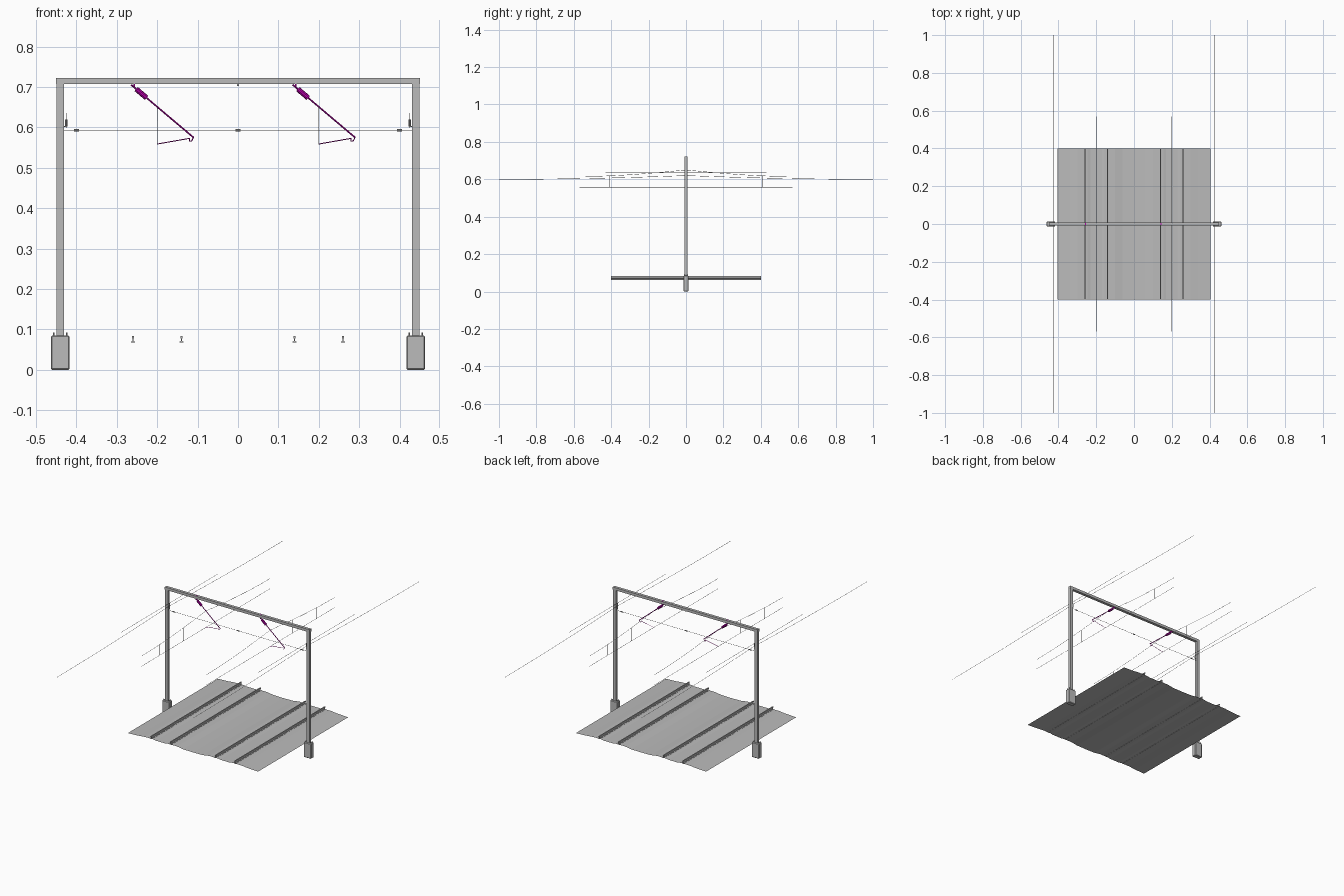
import bpy, bmesh, math
from mathutils import Vector

if "Cube" in bpy.data.objects:
    bpy.data.objects.remove(bpy.data.objects["Cube"])


def material(name, rgb):
    m = bpy.data.materials.new(name)
    m.diffuse_color = (*rgb, 1)
    m.use_nodes = True
    m.node_tree.nodes["Principled BSDF"].inputs["Base Color"].default_value = m.diffuse_color
    return m


GREY = material("light_grey", (0.5, 0.5, 0.5))
MAGENTA = material("magenta", (0.5, 0.0, 0.42))


def finish(name, bm, mat):
    me = bpy.data.meshes.new(name)
    bm.to_mesh(me)
    bm.free()
    me.materials.append(mat)
    ob = bpy.data.objects.new(name, me)
    bpy.context.collection.objects.link(ob)
    return ob


def box(name, lo, hi, mat=GREY, bevel=0):
    bm = bmesh.new()
    bmesh.ops.create_cube(bm, size=1)
    for v in bm.verts:
        v.co = [lo[i] + (v.co[i] + 0.5) * (hi[i] - lo[i]) for i in range(3)]
    ob = finish(name, bm, mat)
    if bevel:
        mod = ob.modifiers.new("bevel", 'BEVEL')
        mod.width = bevel
        mod.segments = 1
    return ob


def rod(name, a, b, r, mat=GREY, sides=8):
    a, b = Vector(a), Vector(b)
    bm = bmesh.new()
    bmesh.ops.create_cone(bm, cap_ends=True, segments=sides, radius1=r, radius2=r,
                          depth=(b - a).length)
    rot = (b - a).to_track_quat('Z', 'Y')
    for v in bm.verts:
        v.co = rot @ v.co + (a + b) / 2
    return finish(name, bm, mat)


def wire(name, pts, r=0.0009, mat=GREY):
    cu = bpy.data.curves.new(name, 'CURVE')
    cu.dimensions = '3D'
    cu.bevel_depth = r
    cu.bevel_resolution = 0
    cu.use_fill_caps = True
    sp = cu.splines.new('POLY')
    sp.points.add(len(pts) - 1)
    for p, c in zip(sp.points, pts):
        p.co = (*c, 1)
    cu.materials.append(mat)
    ob = bpy.data.objects.new(name, cu)
    bpy.context.collection.objects.link(ob)
    return ob


def extrude_y(name, prof, half, closed):
    bm = bmesh.new()
    f = [bm.verts.new((x, -half, z)) for x, z in prof]
    b = [bm.verts.new((x, half, z)) for x, z in prof]
    n = len(prof)
    for i in range(n if closed else n - 1):
        j = (i + 1) % n
        bm.faces.new((f[i], f[j], b[j], b[i]))
    if closed:
        bm.faces.new(f)
        bm.faces.new(b[::-1])
        bmesh.ops.recalc_face_normals(bm, faces=bm.faces)
    return finish(name, bm, GREY)


# Ballast sheet with two raised track beds
half = [(0.0, 0.062), (0.06, 0.063), (0.10, 0.069), (0.155, 0.069), (0.17, 0.066),
        (0.23, 0.066), (0.245, 0.069), (0.30, 0.069), (0.34, 0.065), (0.405, 0.062)]
extrude_y("trackbed", [(-x, z) for x, z in half[:0:-1]] + half, 0.4, False)

# Rails with foot, web and head
side = [(0.005, 0.068), (0.005, 0.070), (0.0012, 0.071), (0.0012, 0.077),
        (0.0028, 0.078), (0.0028, 0.084)]
for i, x in enumerate((-0.26, -0.14, 0.14, 0.26)):
    prof = [(x + dx, z) for dx, z in side] + [(x - dx, z) for dx, z in side[::-1]]
    extrude_y(f"rail_{i}", prof, 0.4, True)

# Portal: foundations, columns and beam
box("portal_beam", (-0.45, -0.008, 0.707), (0.45, 0.008, 0.722))
box("beam_joint", (-0.003, -0.004, 0.703), (0.003, 0.004, 0.708))
for s in (-1, 1):
    c = 0.44 * s
    tag = "left" if s < 0 else "right"
    box(f"foundation_{tag}", (c - 0.023, -0.0135, 0), (c + 0.023, 0.0135, 0.085), GREY, 0.003)
    box(f"column_{tag}", (c - 0.0088, -0.008, 0.083), (c + 0.0088, 0.008, 0.708))
    for bx in (-0.016, 0.016):
        for by in (-0.008, 0.008):
            rod(f"anchor_bolt_{tag}", (c + bx, by, 0.084), (c + bx, by, 0.092), 0.0018, sides=6)
    # Feeder bracket and insulator on the column
    wx = 0.425 * s
    rod(f"feeder_bracket_{tag}", (0.432 * s, 0, 0.602), (wx, 0, 0.602), 0.0014)
    rod(f"feeder_insulator_{tag}", (wx, 0, 0.602), (wx, 0, 0.62), 0.003)
    # Long feeder wire and shorter upper wire
    wire(f"feeder_wire_{tag}",
         [(wx, t / 8, 0.60 + 0.02 * (1 - abs(t) / 8) ** 2) for t in range(-8, 9)])
    wire(f"upper_wire_{tag}", [(wx, -0.43, 0.635), (wx, 0.43, 0.635)])
    rod(f"upper_wire_clamp_{tag}", (wx, 0, 0.62), (wx, 0, 0.636), 0.001)

# Cross-span wire with insulators
wire("cross_span_wire", [(-0.432, 0, 0.593), (0.432, 0, 0.593)])
for x in (-0.4, 0, 0.4):
    rod("span_insulator", (x - 0.006, 0, 0.593), (x + 0.006, 0, 0.593), 0.0028)

# Cantilever and contact wires, repeated for each track
for tag, cx in (("left", -0.2), ("right", 0.2)):
    def P(x, z):
        return (cx + x, 0, z)
    box(f"cantilever_hanger_{tag}", (cx - 0.059, -0.006, 0.70), (cx - 0.055, 0.006, 0.7225), MAGENTA)
    rod(f"cantilever_arm_{tag}", P(-0.065, 0.706), P(0.09, 0.575), 0.002, MAGENTA)
    rod(f"arm_insulator_{tag}", P(-0.052, 0.695), P(-0.026, 0.673), 0.0065, MAGENTA, 10)
    wire(f"arm_hook_{tag}", [P(0.09, 0.576), P(0.085, 0.566), P(0.08, 0.566), P(0.08, 0.574)],
         0.0014, MAGENTA)
    wire(f"steady_arm_{tag}", [P(0.08, 0.573), P(0.0, 0.559)], 0.0012, MAGENTA)
    wire(f"contact_wire_{tag}", [(cx, -0.57, 0.558), (cx, 0.57, 0.558)])
    wire(f"messenger_wire_{tag}",
         [(cx, t * 0.095, 0.65 - 0.035 * math.sin(abs(t) / 6 * math.pi / 2)) for t in range(-6, 7)])
    for y in (-0.41, -0.2, 0.2, 0.41):
        top = 0.65 - 0.035 * math.sin(abs(y) / 0.57 * math.pi / 2)
        wire(f"dropper_{tag}", [(cx, y, 0.558), (cx, y, top)], 0.0006)
